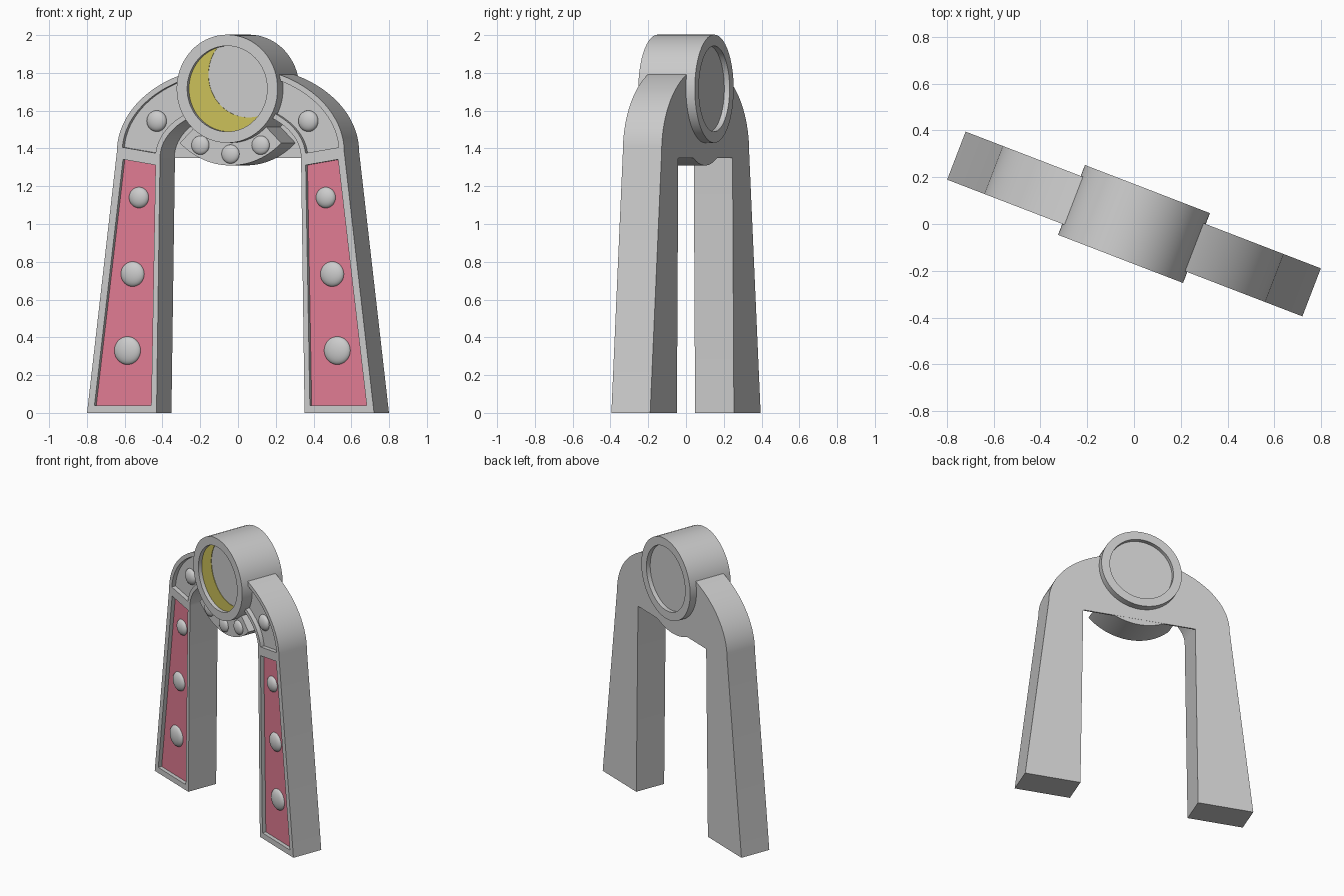
import bpy, bmesh, math
from mathutils import Matrix, Vector

if "Cube" in bpy.data.objects:
    bpy.data.objects.remove(bpy.data.objects["Cube"])

HUB_Z = 1.716


def arc(cx, cz, a, b, start, end, n=20):
    """Points on an ellipse in the front plane, angles in degrees."""
    out = []
    for i in range(n + 1):
        t = math.radians(start + (end - start) * i / n)
        out.append((cx + a * math.cos(t), cz + b * math.sin(t)))
    return out


def mirror(points):
    return [(-x, z) for x, z in reversed(points)]


def finish(bm, name, colour=None):
    bmesh.ops.recalc_face_normals(bm, faces=bm.faces)
    mesh = bpy.data.meshes.new(name)
    bm.to_mesh(mesh)
    bm.free()
    obj = bpy.data.objects.new(name, mesh)
    bpy.context.collection.objects.link(obj)
    if colour:
        mat = bpy.data.materials.new(name + "_paint")
        mat.diffuse_color = colour
        mat.use_nodes = True
        mat.node_tree.nodes["Principled BSDF"].inputs["Base Color"].default_value = mat.diffuse_color
        mesh.materials.append(mat)
    return obj


def prism(name, points, y0, y1, colour=None):
    """Front-view outline extruded from y0 to y1."""
    bm = bmesh.new()
    front = [bm.verts.new((x, y0, z)) for x, z in points]
    back = [bm.verts.new((x, y1, z)) for x, z in points]
    bm.faces.new(front)
    bm.faces.new(back)
    n = len(points)
    for i in range(n):
        j = (i + 1) % n
        bm.faces.new((front[i], front[j], back[j], back[i]))
    return finish(bm, name, colour)


def dome(name, x, y, z, radius, height):
    bm = bmesh.new()
    m = Matrix.Translation((x, y, z)) @ Matrix.Diagonal((radius, height, radius, 1))
    m = m @ Matrix.Rotation(math.pi / 2, 4, 'X')
    bmesh.ops.create_uvsphere(bm, u_segments=32, v_segments=16, radius=1, matrix=m)
    return finish(bm, name)


def cut(obj, cutter):
    mod = obj.modifiers.new("recess", 'BOOLEAN')
    mod.operation = 'DIFFERENCE'
    mod.solver = 'EXACT'
    mod.object = cutter
    bpy.context.view_layer.objects.active = obj
    bpy.ops.object.modifier_apply(modifier=mod.name)
    bpy.data.objects.remove(cutter)


# Arch body: tapered legs joined by a curved top
outer = [(0.814, 0)] + arc(0, 1.38, 0.645, 0.455, 0, 180, 48) + [(-0.814, 0)]
inner = [(-0.42, 0)] + arc(0, 1.35, 0.40, 0.26, 180, 0, 40) + [(0.42, 0)]
arch = prism("arch_body", outer + inner, -0.11, 0.11)

# Recesses, leg panels and domed studs on both sides
leg_panel = [(0.45, 0.04), (0.772, 0.04), (0.61, 1.342), (0.426, 1.312)]
top_panel = arc(0, 1.38, 0.615, 0.425, 3.5, 66) + arc(0, 1.35, 0.427, 0.29, 54, 5)
for side, sign in (("right", 1), ("left", -1)):
    for outline in (leg_panel, top_panel):
        pts = outline if sign > 0 else mirror(outline)
        cut(arch, prism("cutter", pts, -0.2, -0.08))
    pts = leg_panel if sign > 0 else mirror(leg_panel)
    prism(side + "_leg_panel", pts, -0.083, -0.075, (0.75, 0.2, 0.29, 1))
    for x, z, r in ((0.595, 0.33, 0.075), (0.566, 0.735, 0.067),
                    (0.53, 1.14, 0.056), (0.43, 1.545, 0.056)):
        dome(side + "_stud", sign * x, -0.08, z, r, 0.03)

# Thin wall closing the back of the arch crown
prism("back_wall", arc(0, 1.35, 0.405, 0.265, 0, 180, 40), 0.10, 0.11)

# Bracket under the hub, with three studs
prism("hub_bracket", arc(0, HUB_Z, 0.406, 0.406, 225, 315, 32)
      + arc(0, HUB_Z, 0.25, 0.25, 315, 225, 32), -0.11, 0.109)
for x, z in ((-0.171, 1.417), (0, 1.37), (0.171, 1.417)):
    dome("bracket_stud", x, -0.11, z, 0.05, 0.022)

# Round hub with a dished face front and back
bm = bmesh.new()
profile = [(0, -0.13), (0.227, -0.13), (0.227, -0.16), (0.2865, -0.16),
           (0.2865, 0.16), (0.227, 0.16), (0.227, 0.13), (0, 0.13)]
verts = [bm.verts.new((r, y, HUB_Z)) for r, y in profile]
edges = [bm.edges.new(pair) for pair in zip(verts, verts[1:])]
bmesh.ops.spin(bm, geom=verts + edges, cent=(0, 0, HUB_Z), axis=(0, 1, 0),
               angle=math.tau, steps=72)
bmesh.ops.remove_doubles(bm, verts=bm.verts, dist=1e-4)
finish(bm, "hub")

# Yellow crescent on the hub face
crescent = (arc(0, HUB_Z, 0.227, 0.227, 107.2, 321.3, 40)
            + arc(0.11, HUB_Z + 0.075, 0.227, 0.227, 287.2, 141.5, 30)[1:-1])
prism("crescent", crescent, -0.133, -0.125, (0.6, 0.53, 0.1, 1))

# Turn the whole arch and smooth the curved surfaces
for obj in bpy.context.scene.objects:
    obj.rotation_euler.z = math.radians(-21.05)
    obj.select_set(True)
bpy.context.view_layer.objects.active = arch
bpy.ops.object.shade_smooth_by_angle(angle=math.radians(30))
